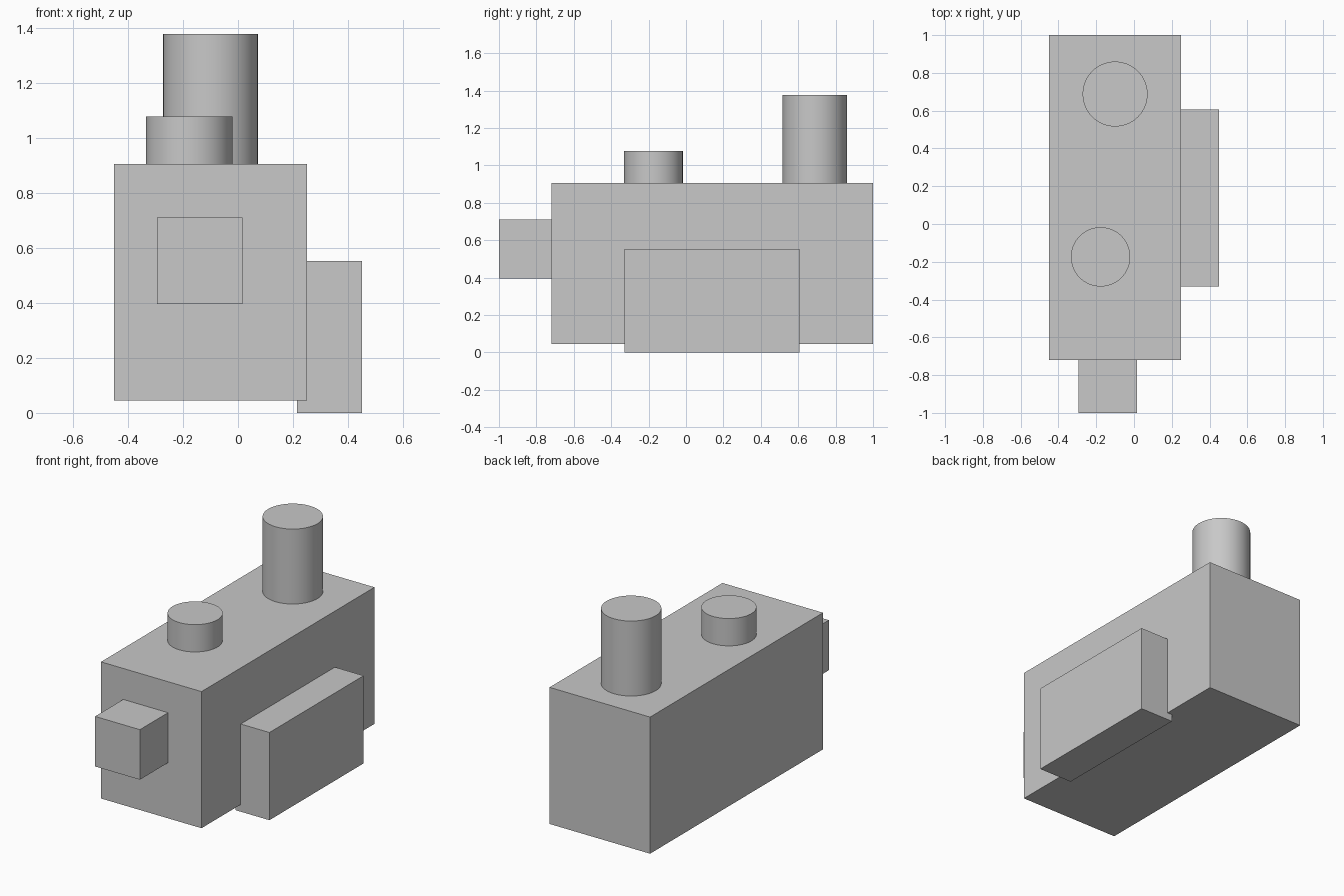
import bpy
from math import radians

cube = bpy.data.objects.get("Cube")
if cube:
    bpy.data.objects.remove(cube, do_unlink=True)

# Single plain grey for every part
grey = bpy.data.materials.new("plain_grey")
grey.use_nodes = True
colour = (0.58, 0.58, 0.58, 1)
grey.diffuse_color = colour
grey.node_tree.nodes["Principled BSDF"].inputs["Base Color"].default_value = colour


def finish(name):
    obj = bpy.context.object
    obj.name = obj.data.name = name
    obj.data.materials.append(grey)
    return obj


def box(name, low, high):
    centre = [(a + b) / 2 for a, b in zip(low, high)]
    bpy.ops.mesh.primitive_cube_add(size=1, location=centre)
    obj = finish(name)
    obj.scale = [b - a for a, b in zip(low, high)]
    bpy.ops.object.transform_apply(location=False, rotation=False, scale=True)


def post(name, x, y, radius, bottom, top):
    bpy.ops.mesh.primitive_cylinder_add(
        vertices=64, radius=radius, depth=top - bottom,
        location=(x, y, (bottom + top) / 2))
    finish(name)
    bpy.ops.object.shade_smooth_by_angle(angle=radians(30))


# Main block
box("body", (-0.45, -0.72, 0.045), (0.25, 1.0, 0.905))

# Square block on the front, slightly sunk into the body
box("front_block", (-0.295, -1.0, 0.395), (0.017, -0.70, 0.71))

# Low slab on the left flank, reaching just under the body
box("side_slab", (0.215, -0.33, 0.0), (0.45, 0.607, 0.552))

# Upright cylinders on the roof
post("tall_cylinder", -0.10, 0.688, 0.172, 0.88, 1.377)
post("short_cylinder", -0.177, -0.174, 0.157, 0.88, 1.077)
